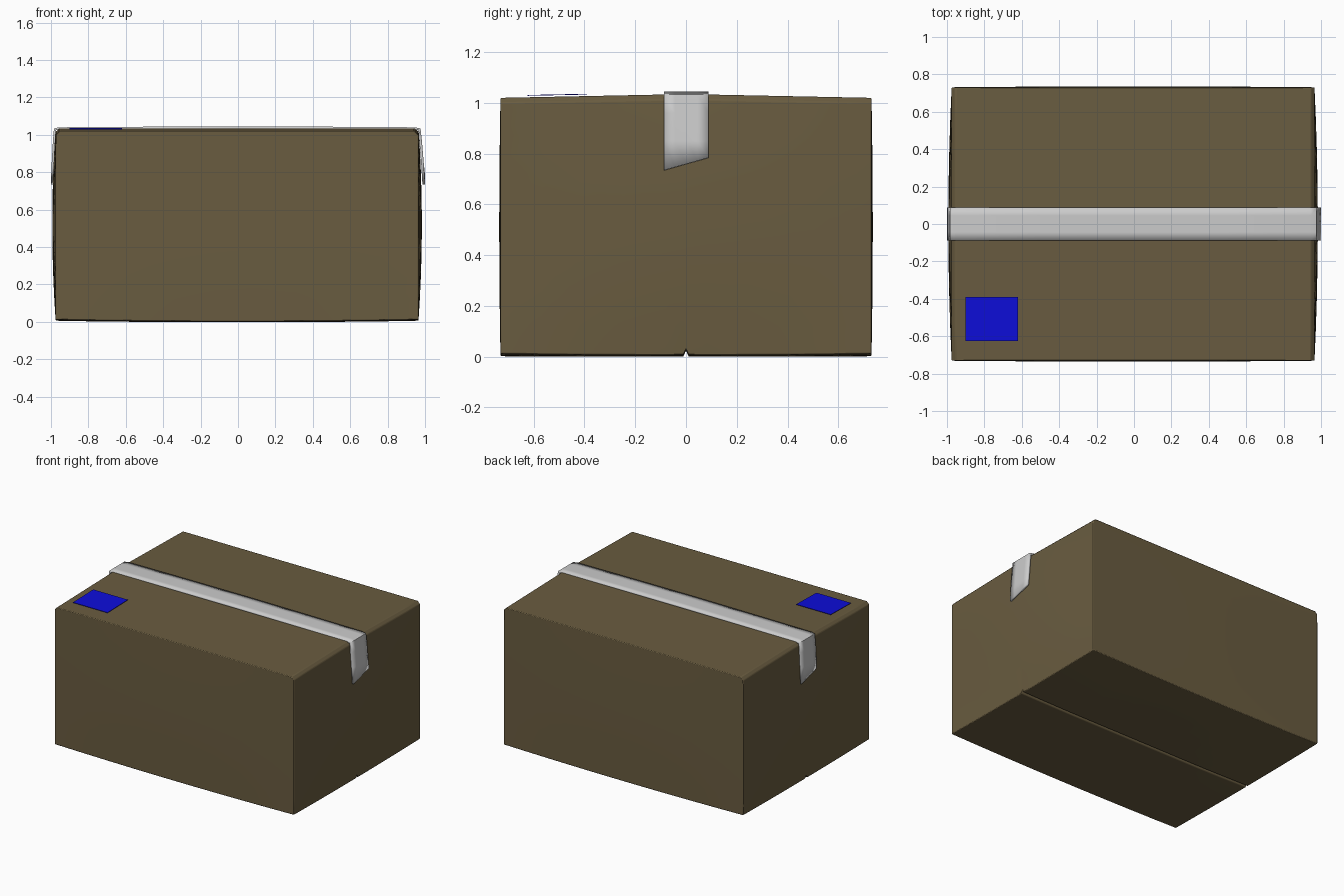
import bpy, bmesh
from math import copysign

if "Cube" in bpy.data.objects:
    bpy.data.objects.remove(bpy.data.objects["Cube"])


def material(name, rgb):
    m = bpy.data.materials.new(name)
    m.diffuse_color = (*rgb, 1)
    m.use_nodes = True
    m.node_tree.nodes["Principled BSDF"].inputs["Base Color"].default_value = m.diffuse_color
    return m


def finish(bm, name, mat=None, angle=0.6, recalc=True):
    if recalc:
        bmesh.ops.recalc_face_normals(bm, faces=bm.faces[:])
    mesh = bpy.data.meshes.new(name)
    bm.to_mesh(mesh)
    bm.free()
    ob = bpy.data.objects.new(name, mesh)
    bpy.context.collection.objects.link(ob)
    if mat:
        mesh.materials.append(mat)
    bpy.ops.object.select_all(action='DESELECT')
    ob.select_set(True)
    bpy.context.view_layer.objects.active = ob
    bpy.ops.object.shade_smooth_by_angle(angle=angle)
    return ob


def top_z(y):
    return 1.02 + 0.015 * (1 - abs(y) / 0.735)


cardboard = material("cardboard", (0.142, 0.107, 0.051))
blue = material("label_blue", (0.004, 0.004, 0.7))

# Carton: gently bulging box, creased ends and a seam under the bottom flaps
bm = bmesh.new()
bmesh.ops.create_cube(bm, size=2)
bmesh.ops.subdivide_edges(bm, edges=bm.edges[:], cuts=8, use_grid_fill=True)
for co, no in [((0, -0.014, 0), (0, 1, 0)), ((0, 0, 0), (0, 1, 0)),
               ((0, 0.014, 0), (0, 1, 0)), ((0, 0, 0.96), (0, 0, 1))]:
    bmesh.ops.bisect_plane(bm, geom=bm.verts[:] + bm.edges[:] + bm.faces[:],
                           plane_co=co, plane_no=no, dist=1e-5)
for v in bm.verts:
    a, b, c = v.co
    x = 0.970 * a + 0.018 * a * (1 - b * b) * (1 - c * c)
    y = 0.731 * b + 0.005 * b * (1 - a * a) * (1 - c * c)
    low = max(0.012 - 0.010 * (1 - a * a) - 0.006 * (1 - b * b), 0)
    t = (c + 1) / 2
    z = low * (1 - t) + top_z(y) * t
    if c > 0.99 and abs(a) > 0.99:
        x -= copysign(0.020, a)
    if c < -0.99 and abs(b) < 0.001:
        z += 0.025
    v.co = (x - 0.005, y, z)
carton = finish(bm, "carton", cardboard)
bevel = carton.modifiers.new("worn_edges", 'BEVEL')
bevel.width = 0.005
bevel.segments = 2
bevel.limit_method = 'ANGLE'
bevel.angle_limit = 0.7

# Packing tape: strip over the top seam with slanted torn ends
path = [(-0.999, 0.735), (-0.996, 0.85), (-0.990, 0.96), (-0.984, 1.034),
        (-0.955, 1.040), (-0.5, 1.043), (0, 1.045), (0.5, 1.043),
        (0.945, 1.040), (0.976, 1.034), (0.984, 0.96), (0.993, 0.85), (1.0, 0.735)]
bm = bmesh.new()
rows = []
for i, (x, z) in enumerate(path):
    row = []
    for k in range(5):
        y = -0.087 + 0.176 * k / 4
        cut = 0
        if i == len(path) - 1:
            cut = 0.05 * k / 4
        elif i == 0:
            cut = 0.05 * (1 - k / 4)
        row.append(bm.verts.new((x, y, z + cut)))
    rows.append(row)
for r, s in zip(rows, rows[1:]):
    for k in range(4):
        bm.faces.new((r[k], s[k], s[k + 1], r[k + 1]))
tape = finish(bm, "tape", angle=0.9, recalc=False)
solid = tape.modifiers.new("thickness", 'SOLIDIFY')
solid.thickness = 0.014
solid.offset = -1

# Address label on the top front left corner
bm = bmesh.new()
corners = [(-0.90, -0.625), (-0.62, -0.625), (-0.62, -0.39), (-0.90, -0.39)]
bm.faces.new([bm.verts.new((x, y, top_z(y) + 0.006)) for x, y in corners])
geom = bmesh.ops.extrude_face_region(bm, geom=bm.faces[:])["geom"]
bmesh.ops.translate(bm, vec=(0, 0, 0.003),
                    verts=[g for g in geom if isinstance(g, bmesh.types.BMVert)])
finish(bm, "label", blue)
